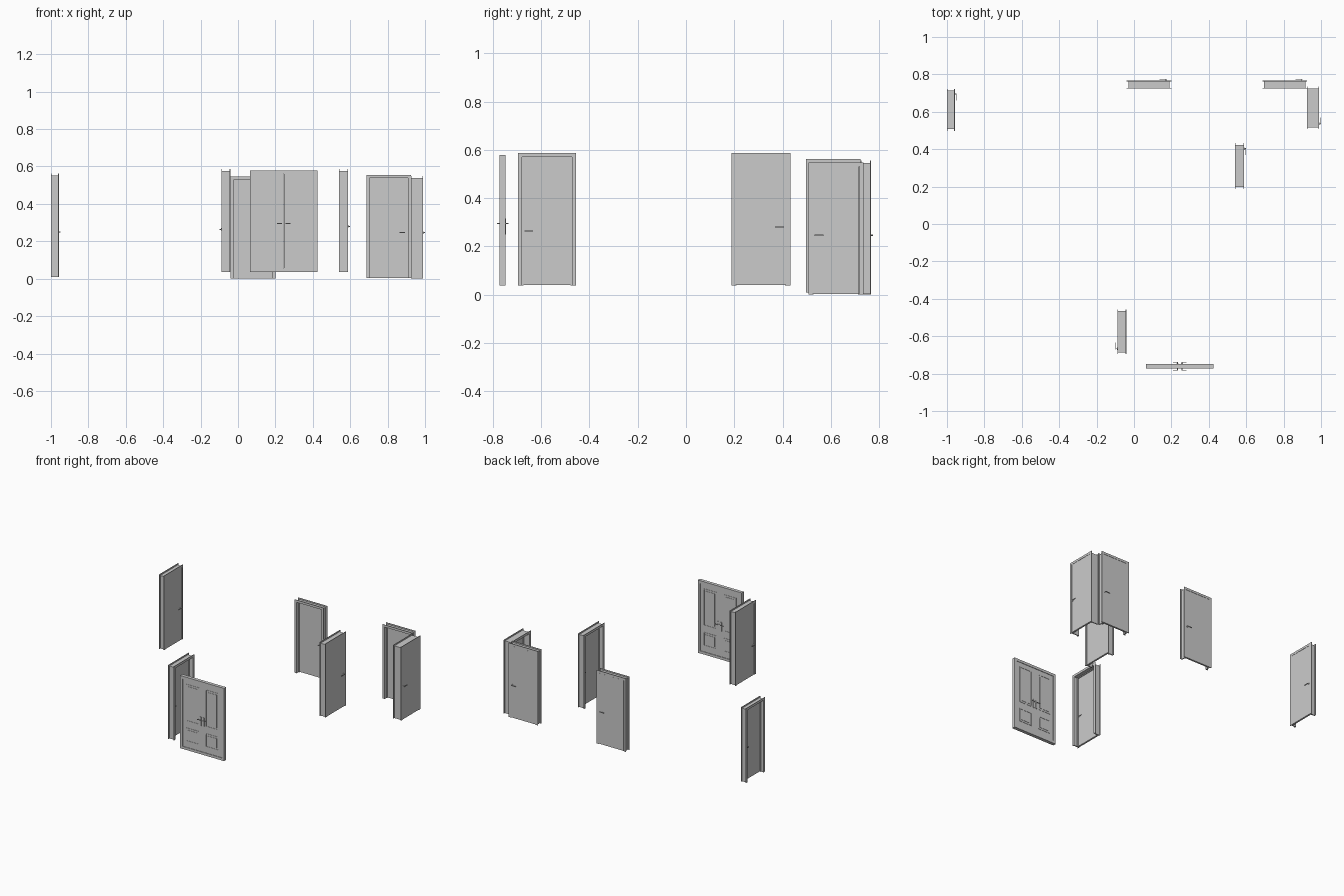
import bpy, bmesh, math
from mathutils import Matrix, Vector

if "Cube" in bpy.data.objects:
    bpy.data.objects.remove(bpy.data.objects["Cube"])


def finish(name, bm, world, smooth=False):
    bmesh.ops.transform(bm, matrix=world, verts=bm.verts)
    bmesh.ops.recalc_face_normals(bm, faces=bm.faces)
    me = bpy.data.meshes.new(name)
    bm.to_mesh(me)
    bm.free()
    ob = bpy.data.objects.new(name, me)
    bpy.context.collection.objects.link(ob)
    if smooth:
        bpy.context.view_layer.objects.active = ob
        ob.select_set(True)
        bpy.ops.object.shade_smooth_by_angle(angle=math.radians(40))
        ob.select_set(False)
    return ob


def add_box(bm, x0, x1, y0, y1, z0, z1):
    m = Matrix.Translation(((x0 + x1) / 2, (y0 + y1) / 2, (z0 + z1) / 2)) @ \
        Matrix.Diagonal((x1 - x0, y1 - y0, z1 - z0, 1))
    bmesh.ops.create_cube(bm, size=1, matrix=m)


def add_rod(bm, a, b, r, n=16):
    a, b = Vector(a), Vector(b)
    d = b - a
    m = Matrix.Translation((a + b) / 2) @ d.to_track_quat('Z', 'Y').to_matrix().to_4x4()
    bmesh.ops.create_cone(bm, cap_ends=True, segments=n, radius1=r, radius2=r,
                          depth=d.length, matrix=m)


def add_arch(bm, half, top, t, y0, y1):
    """Upside-down U (two legs and a head), extruded in depth."""
    i = half - t
    pts = [(-half, 0), (-half, top), (half, top), (half, 0),
           (i, 0), (i, top - t), (-i, top - t), (-i, 0)]
    face = bm.faces.new([bm.verts.new((x, y0, z)) for x, z in pts])
    ext = bmesh.ops.extrude_face_region(bm, geom=[face])['geom']
    vs = [v for v in ext if isinstance(v, bmesh.types.BMVert)]
    bmesh.ops.translate(bm, verts=vs, vec=(0, y1 - y0, 0))
    if not face.is_valid or len(face.link_loops if hasattr(face, 'link_loops') else [1]) == 0:
        return


def add_ring(bm, x0, x1, z0, z1, t, y0, y1):
    """Closed rectangular moulding."""
    add_box(bm, x0, x0 + t, y0, y1, z0, z1)
    add_box(bm, x1 - t, x1, y0, y1, z0, z1)
    add_box(bm, x0 + t, x1 - t, y0, y1, z0, z0 + t)
    add_box(bm, x0 + t, x1 - t, y0, y1, z1 - t, z1)


def add_lever(bm, x, z, y, out, toward, length=0.034, reach=0.010):
    """Round rose, neck and lever on a face at depth y."""
    tip = y + out * reach
    add_rod(bm, (x, y, z), (x, y + out * 0.002, z), 0.0065, 24)
    add_rod(bm, (x, y, z), (x, tip, z), 0.0025)
    add_box(bm, *sorted((x - toward * 0.003, x + toward * length)),
            *sorted((tip - out * 0.003, tip)), z - 0.0025, z + 0.0025)


def single_door(tag, cx, cy, z0, z1, width, depth, angle, side, handle_z):
    world = Matrix.Translation((cx, cy, z0)) @ Matrix.Rotation(math.radians(angle), 4, 'Z')
    h, w, d = z1 - z0, width / 2, depth / 2
    # trim plates on both wall faces
    bm = bmesh.new()
    add_arch(bm, w, h, 0.017, d - 0.004, d)
    add_arch(bm, w, h, 0.017, -d, -d + 0.004)
    finish(tag + "_casing", bm, world)
    # lining between the plates, with a stop behind the leaf
    bm = bmesh.new()
    add_arch(bm, w - 0.010, h - 0.010, 0.007, -d + 0.004, d - 0.004)
    add_arch(bm, w - 0.017, h - 0.017, 0.005, d - 0.020, d - 0.0145)
    finish(tag + "_jamb", bm, world)
    # flat leaf, almost flush with the handle side
    bm = bmesh.new()
    front, back = d - 0.001, d - 0.014
    add_box(bm, -w + 0.0178, w - 0.0178, back, front, 0.002, h - 0.0178)
    finish(tag + "_leaf", bm, world)
    # levers on both faces
    bm = bmesh.new()
    x = side * (w - 0.029)
    add_lever(bm, x, handle_z - z0, front, 1, -side)
    add_lever(bm, x, handle_z - z0, back, -1, -side)
    finish(tag + "_handles", bm, world, True)


# tag, centre x, centre y, bottom, top, width, depth, angle, handle side, handle height
doors = [
    ("west_door", -0.979, 0.610, 0.008, 0.562, 0.226, 0.042, -90, -1, 0.250),
    ("north_door", 0.080, 0.745, 0.000, 0.546, 0.240, 0.042, 0, 1, 0.245),
    ("northeast_door", 0.806, 0.745, 0.003, 0.555, 0.240, 0.042, 0, 1, 0.247),
    ("east_door", 0.957, 0.621, 0.000, 0.548, 0.228, 0.066, -90, 1, 0.246),
    ("middle_door", 0.564, 0.310, 0.037, 0.587, 0.244, 0.050, -90, -1, 0.280),
    ("south_door", -0.065, -0.576, 0.037, 0.587, 0.240, 0.048, 90, -1, 0.264),
]
for spec in doors:
    single_door(*spec)

# double entrance door
world = Matrix.Translation((0.245, -0.760, 0.037))
W, H, D = 0.181, 0.542, 0.0125
bm = bmesh.new()
add_ring(bm, -W, W, 0, H, 0.019, -D, D)
finish("entrance_frame", bm, world)

leaves, mould, pulls = bmesh.new(), bmesh.new(), bmesh.new()
for s in (-1, 1):
    xa, xb = sorted((s * 0.0008, s * (W - 0.0195)))
    add_box(leaves, xa, xb, -D + 0.003, D - 0.003, 0.0195, H - 0.0195)
    for out in (-1, 1):
        # tall upper panel and short lower panel per leaf
        for za, zb in ((0.215, 0.490), (0.065, 0.165)):
            y0, y1 = sorted((out * (D - 0.004), out * (D - 0.001)))
            add_ring(mould, xa + 0.027, xb - 0.027, za, zb, 0.005, y0, y1)
            add_box(mould, xa + 0.042, xb - 0.042, y0, y1, za + 0.015, zb - 0.015)
        # long back plate with lever
        face = out * (D - 0.003)
        x = s * 0.012
        add_box(pulls, x - 0.005, x + 0.005, *sorted((face, face + out * 0.004)),
                0.213, 0.278)
        add_lever(pulls, x, 0.258, face, out, s, 0.024, 0.014)
finish("entrance_leaves", leaves, world)
finish("entrance_panels", mould, world)
finish("entrance_handles", pulls, world, True)
